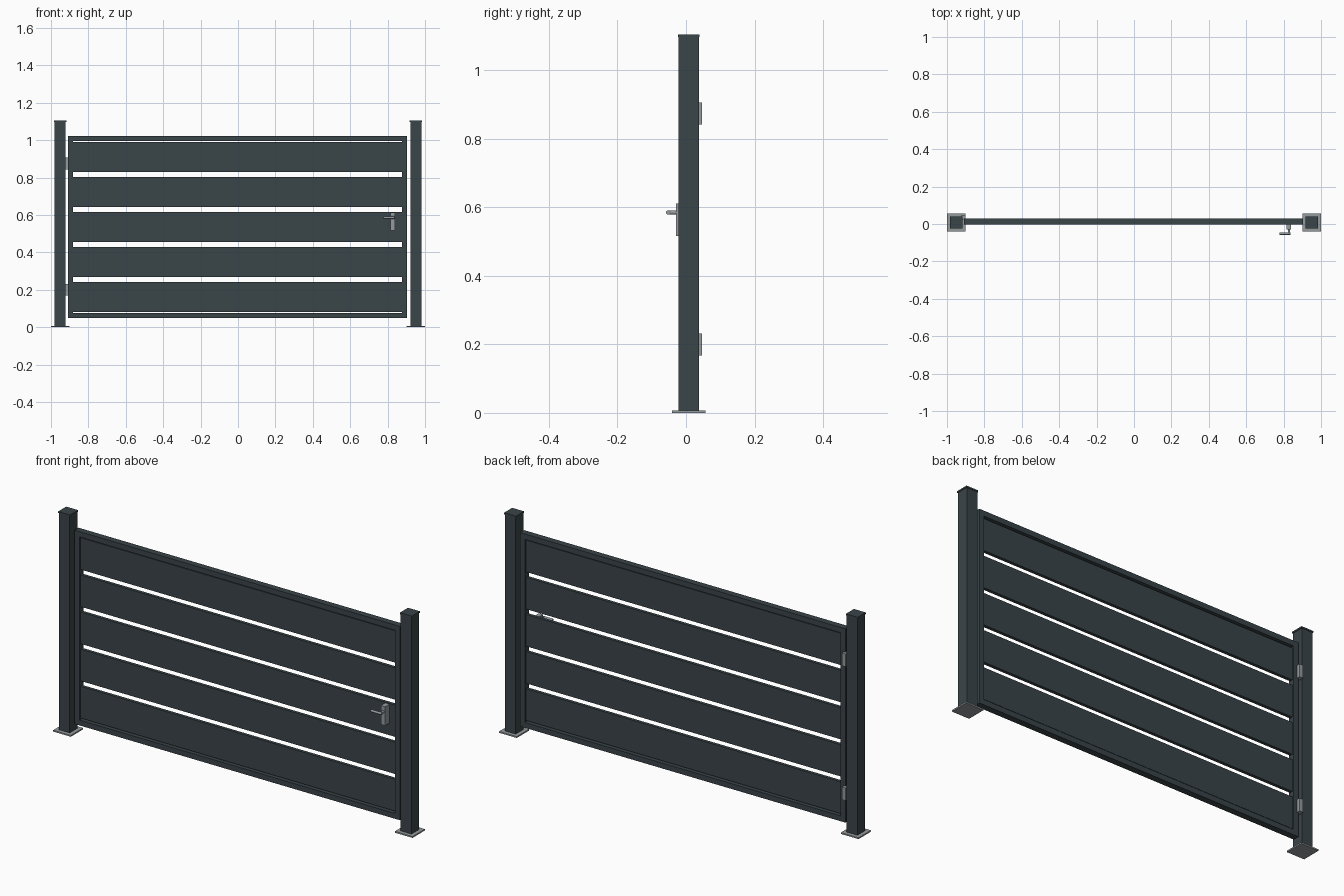
import bpy, math
from mathutils import Vector

if "Cube" in bpy.data.objects:
    bpy.data.objects.remove(bpy.data.objects["Cube"])


def material(name, color):
    m = bpy.data.materials.new(name)
    m.diffuse_color = (*color, 1)
    m.use_nodes = True
    m.node_tree.nodes["Principled BSDF"].inputs["Base Color"].default_value = m.diffuse_color
    return m


anthracite = material("anthracite", (0.042, 0.058, 0.065))
steel = material("brushed steel", (0.30, 0.33, 0.345))


def box(name, x, y, z, mat):
    """Box from (min, max) ranges on each axis."""
    bpy.ops.mesh.primitive_cube_add(size=1)
    o = bpy.context.object
    o.name = name
    for v in o.data.vertices:
        v.co = [r[0] if c < 0 else r[1] for c, r in zip(v.co, (x, y, z))]
    o.data.materials.append(mat)
    return o


def rod(name, a, b, radius, mat):
    """Round bar between two points."""
    a, b = Vector(a), Vector(b)
    bpy.ops.mesh.primitive_cylinder_add(vertices=20, radius=radius, depth=(b - a).length,
                                        location=(a + b) / 2)
    o = bpy.context.object
    o.name = name
    o.rotation_euler = (b - a).to_track_quat('Z', 'Y').to_euler()
    o.data.materials.append(mat)
    bpy.ops.object.shade_smooth_by_angle(angle=math.radians(40))
    return o


def around(c, half):
    return (c - half, c + half)


# Posts with base plates and flat caps
POST_Y = 0.008
for side, s in (("left", -1), ("right", 1)):
    px = s * 0.951
    box(side + "_base_plate", around(px, 0.049), around(POST_Y, 0.049), (0, 0.007), steel)
    box(side + "_post", around(px, 0.030), around(POST_Y, 0.030), (0.007, 1.097), anthracite)
    box(side + "_post_cap", around(px, 0.033), around(POST_Y, 0.032), (1.097, 1.105), anthracite)

# Gate frame
X0, X1, Z0, Z1, W = -0.908, 0.903, 0.048, 1.023, 0.027
FRAME_Y = (-0.002, 0.030)
box("left_stile", (X0, X0 + W), FRAME_Y, (Z0, Z1), anthracite)
box("right_stile", (X1 - W, X1), FRAME_Y, (Z0, Z1), anthracite)
box("bottom_rail", (X0 + W, X1 - W), FRAME_Y, (Z0, Z0 + W), anthracite)
box("top_rail", (X0 + W, X1 - W), FRAME_Y, (Z1 - W, Z1), anthracite)

# Recessed horizontal slats
for i in range(5):
    z = 0.082 + i * 0.1868
    box("slat_%d" % (i + 1), (X0 + W, X1 - W), (0.006, 0.022), (z, z + 0.160), anthracite)

# Hinges on the back of the left stile
for name, z in (("lower_hinge", 0.2), ("upper_hinge", 0.874)):
    box(name, (-0.921, -0.900), (0.022, 0.047), around(z, 0.032), steel)

# Lock body with lever handle
box("lock_body", (0.815, 0.839), (-0.029, 0.006), (0.517, 0.612), steel)
rod("handle_neck", (0.829, -0.029, 0.585), (0.829, -0.052, 0.585), 0.006, steel)
rod("handle_lever", (0.837, -0.052, 0.585), (0.777, -0.052, 0.585), 0.0062, steel)
